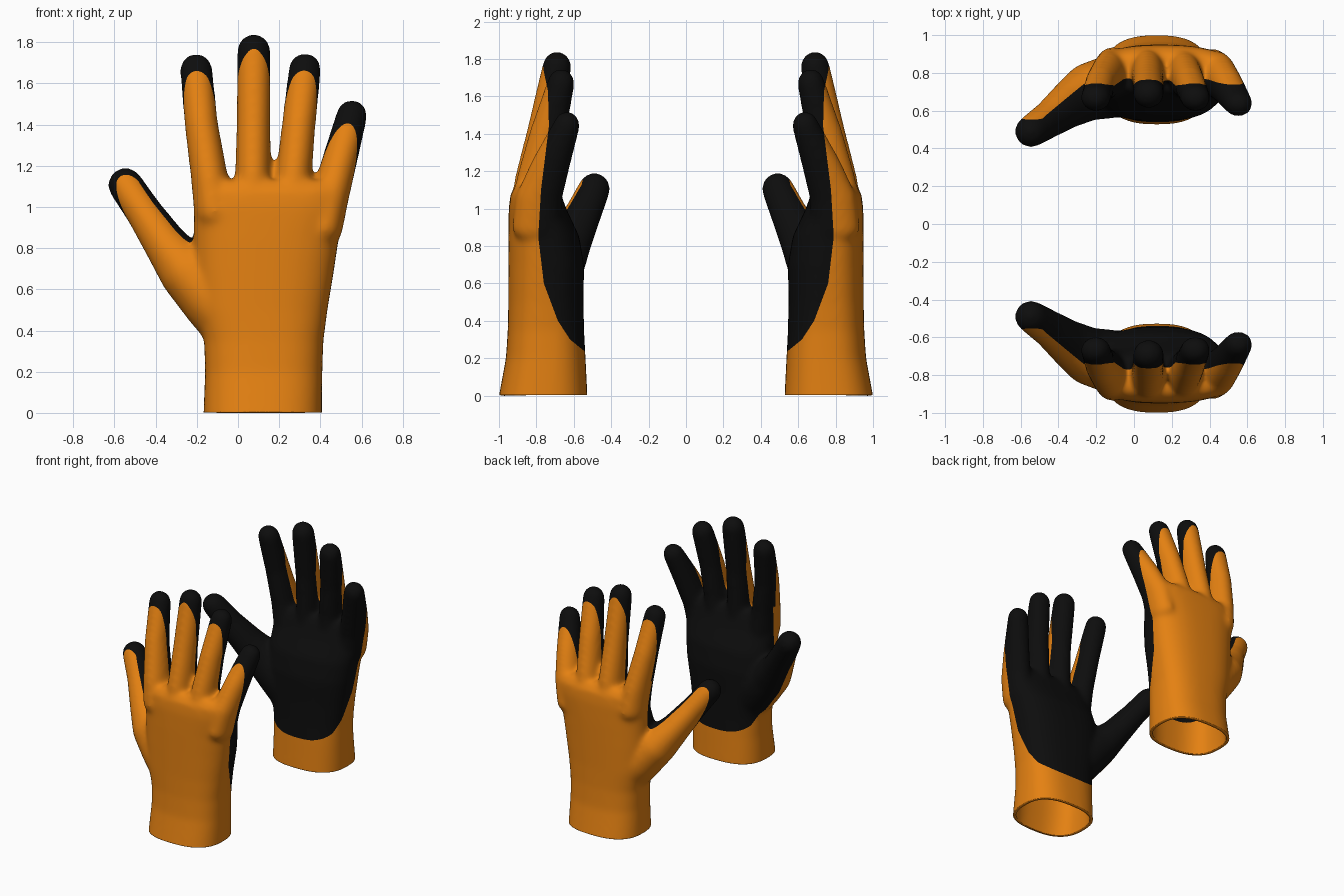
import bpy, bmesh, math
from mathutils import Vector

if "Cube" in bpy.data.objects:
    bpy.data.objects.remove(bpy.data.objects["Cube"])


def material(name, rgb):
    m = bpy.data.materials.new(name)
    m.diffuse_color = (*rgb, 1)
    m.use_nodes = True
    m.node_tree.nodes["Principled BSDF"].inputs["Base Color"].default_value = m.diffuse_color
    return m


ORANGE = material("orange knit", (0.78, 0.22, 0.006))
BLACK = material("black coating", (0.004, 0.004, 0.004))


def loft(bm, rings, power=2.6, n=40):
    """Closed body from superellipse rings (z, x0, x1, y0, y1)."""
    loops = []
    for z, x0, x1, y0, y1 in rings:
        loop = []
        for i in range(n):
            a = 2 * math.pi * i / n
            c, s = math.cos(a), math.sin(a)
            px = math.copysign(abs(c) ** (2 / power), c)
            py = math.copysign(abs(s) ** (2 / power), s)
            loop.append(bm.verts.new(((x0 + x1) / 2 + px * (x1 - x0) / 2,
                                      (y0 + y1) / 2 + py * (y1 - y0) / 2, z)))
        loops.append(loop)
    for a, b in zip(loops, loops[1:]):
        for i in range(n):
            j = (i + 1) % n
            bm.faces.new((a[i], a[j], b[j], b[i]))
    bm.faces.new(loops[0][::-1])
    bm.faces.new(loops[-1])


# Unit sphere points used for the finger joints
tmp = bmesh.new()
bmesh.ops.create_icosphere(tmp, subdivisions=3, radius=1)
BALL = [v.co.copy() for v in tmp.verts]
tmp.free()


def finger(bm, joints):
    """Chain of hulls around ellipsoid joints (x, y, z, rx, ry)."""
    for pair in zip(joints, joints[1:]):
        hull = bmesh.new()
        for x, y, z, rx, ry in pair:
            for p in BALL:
                hull.verts.new((x + p.x * rx, y + p.y * ry, z + p.z * rx))
        bmesh.ops.convex_hull(hull, input=hull.verts[:])
        loose = [v for v in hull.verts if not v.link_faces]
        bmesh.ops.delete(hull, geom=loose, context='VERTS')
        bmesh.ops.recalc_face_normals(hull, faces=hull.faces[:])
        me = bpy.data.meshes.new("hull")
        hull.to_mesh(me)
        hull.free()
        bm.from_mesh(me)
        bpy.data.meshes.remove(me)


# Edge of the coating as seen from the side: (z, y)
EDGE = [(0, -0.2), (0.2, -0.47), (0.235, -0.54), (0.3, -0.62), (0.4, -0.685), (0.6, -0.76),
        (0.85, -0.79), (1.1, -0.775), (1.44, -0.733), (1.63, -0.738), (1.74, -0.762), (2, -0.78)]


def coating(co):
    """Positive on the coated palm side."""
    y = EDGE[-1][1]
    for (z0, y0), (z1, y1) in zip(EDGE, EDGE[1:]):
        if co.z <= z1:
            y = y0 + (y1 - y0) * (co.z - z0) / (z1 - z0)
            break
    if co.x < -0.2 and co.z < 1.2:      # the edge follows the slanting thumb
        y += min(0.75 * (-0.2 - co.x), 0.215)
    return co.y - y


bm = bmesh.new()
# Cuff and palm
loft(bm, [(-0.06, -0.168, 0.408, -1.01, -0.525),
          (0.0, -0.168, 0.408, -1.0, -0.527),
          (0.2, -0.16, 0.41, -0.963, -0.537),
          (0.35, -0.165, 0.415, -0.953, -0.545),
          (0.5, -0.2, 0.435, -0.95, -0.548),
          (0.7, -0.215, 0.468, -0.95, -0.545),
          (0.85, -0.215, 0.49, -0.95, -0.57),
          (1.0, -0.215, 0.525, -0.948, -0.64),
          (1.08, -0.21, 0.535, -0.938, -0.67),
          (1.13, -0.18, 0.5, -0.9, -0.70)])
# Thumb
finger(bm, [(0.0, -0.75, 0.42, 0.165, 0.17), (-0.11, -0.73, 0.55, 0.165, 0.17),
            (-0.24, -0.70, 0.68, 0.14, 0.155), (-0.345, -0.635, 0.81, 0.108, 0.13),
            (-0.45, -0.555, 0.965, 0.09, 0.103), (-0.547, -0.49, 1.107, 0.086, 0.086)])
# Index, middle, ring and little finger
finger(bm, [(-0.115, -0.80, 0.98, 0.1, 0.14), (-0.14, -0.785, 1.15, 0.09, 0.125),
            (-0.178, -0.74, 1.4, 0.082, 0.098), (-0.203, -0.668, 1.667, 0.08, 0.073)])
finger(bm, [(0.07, -0.80, 0.98, 0.095, 0.14), (0.073, -0.79, 1.15, 0.088, 0.13),
            (0.075, -0.755, 1.4, 0.083, 0.1), (0.077, -0.69, 1.76, 0.082, 0.078)])
finger(bm, [(0.255, -0.80, 0.98, 0.095, 0.14), (0.27, -0.785, 1.15, 0.088, 0.125),
            (0.295, -0.74, 1.4, 0.083, 0.098), (0.325, -0.668, 1.67, 0.08, 0.073)])
finger(bm, [(0.42, -0.80, 0.9, 0.09, 0.13), (0.45, -0.785, 1.06, 0.092, 0.125),
            (0.495, -0.725, 1.23, 0.086, 0.105), (0.553, -0.637, 1.445, 0.077, 0.07)])

# Fuse everything into one smooth skin
blank = bpy.data.meshes.new("hand_form")
bm.to_mesh(blank)
bm.free()
form = bpy.data.objects.new("hand_form", blank)
bpy.context.collection.objects.link(form)
remesh = form.modifiers.new("fuse", 'REMESH')
remesh.mode = 'VOXEL'
remesh.voxel_size = 0.014
smooth = form.modifiers.new("soften", 'SMOOTH')
smooth.factor = 0.5
smooth.iterations = 22
dg = bpy.context.evaluated_depsgraph_get()
skin = bpy.data.meshes.new_from_object(form.evaluated_get(dg))
bpy.data.objects.remove(form)

bm = bmesh.new()
bm.from_mesh(skin)
# Open the cuff
bmesh.ops.bisect_plane(bm, geom=bm.verts[:] + bm.edges[:] + bm.faces[:], dist=1e-5,
                       plane_co=(0, 0, 0.003), plane_no=(0, 0, 1), clear_inner=True)
# Cut a clean line along the edge of the coating
cuts = []
for e in bm.edges[:]:
    a, b = e.verts
    ga, gb = coating(a.co), coating(b.co)
    if ga * gb < 0:
        t = min(max(ga / (ga - gb), 0.02), 0.98)
        cuts.append(bmesh.utils.edge_split(e, a, t)[1])
bmesh.ops.connect_verts(bm, verts=cuts)
for f in bm.faces:
    f.material_index = 1 if coating(f.calc_center_median()) > 0 else 0
    f.smooth = True


def glove(name, bm):
    me = bpy.data.meshes.new(name)
    bm.to_mesh(me)
    me.materials.append(ORANGE)
    me.materials.append(BLACK)
    ob = bpy.data.objects.new(name, me)
    bpy.context.collection.objects.link(ob)
    shell = ob.modifiers.new("fabric", 'SOLIDIFY')
    shell.thickness = 0.022
    shell.offset = -1
    return ob


# Front glove and its mirrored partner
glove("front_glove", bm)
bmesh.ops.scale(bm, vec=Vector((1, -1, 1)), verts=bm.verts[:])
bmesh.ops.reverse_faces(bm, faces=bm.faces[:])
glove("back_glove", bm)
bm.free()
